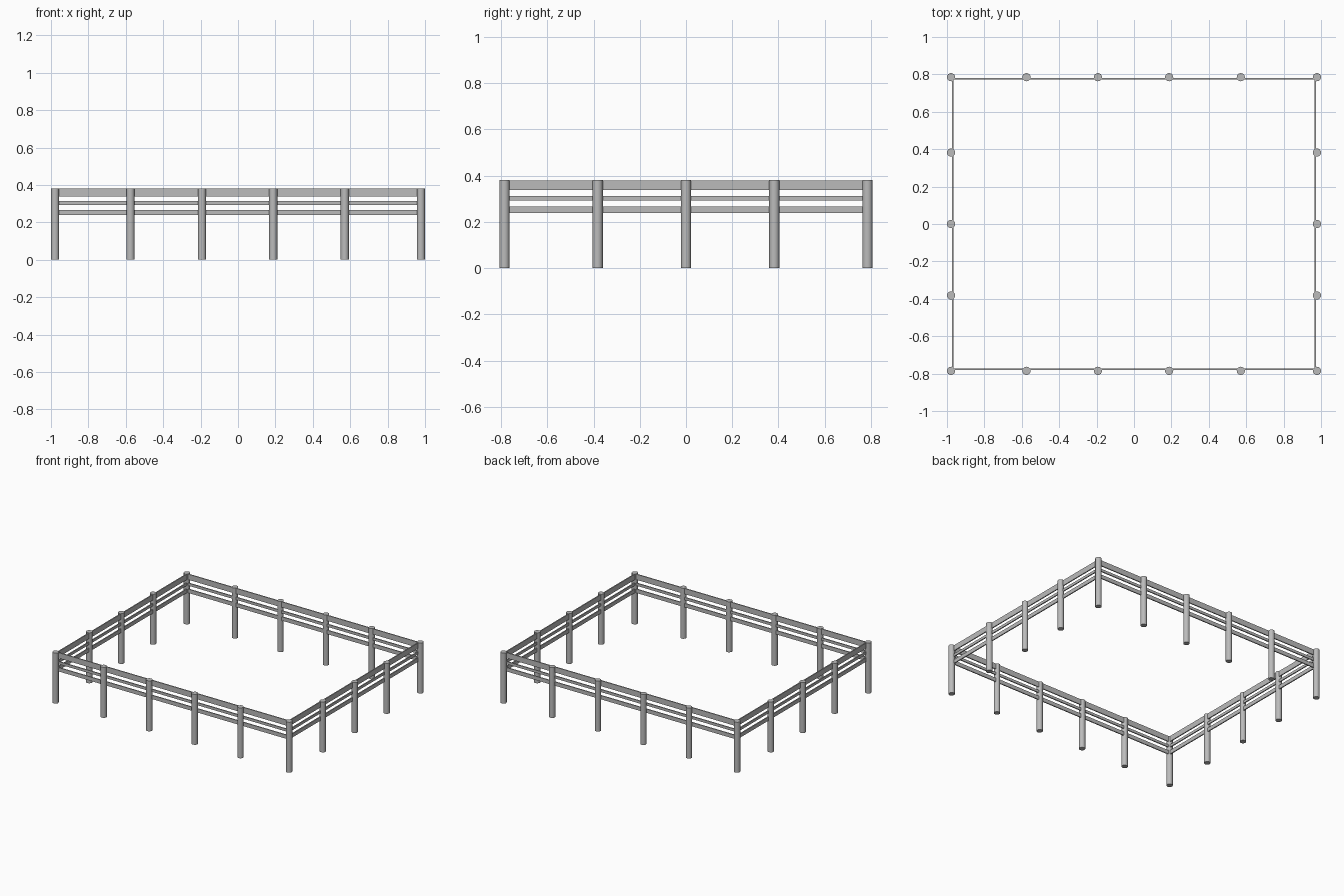
import bpy
import math

cube = bpy.data.objects.get("Cube")
if cube:
    bpy.data.objects.remove(cube, do_unlink=True)

grey = bpy.data.materials.new("weathered grey")
grey.use_nodes = True
colour = (0.5, 0.5, 0.5, 1)
grey.diffuse_color = colour
grey.node_tree.nodes["Principled BSDF"].inputs["Base Color"].default_value = colour

HALF_X, HALF_Y = 0.978, 0.785   # post centre lines
RADIUS, HEIGHT = 0.022, 0.382
INSET, THICK = 0.008, 0.008     # rails sit just inside the post centres


def finish(name):
    obj = bpy.context.object
    obj.name = name
    obj.data.materials.append(grey)
    return obj


def post(name, x, y):
    bpy.ops.mesh.primitive_cylinder_add(vertices=16, radius=RADIUS, depth=HEIGHT,
                                        location=(x, y, HEIGHT / 2))
    finish(name)
    bpy.ops.object.shade_smooth_by_angle(angle=math.radians(40))


def rail(name, x, y, length_x, length_y, low, high):
    bpy.ops.mesh.primitive_cube_add(size=1, location=(x, y, (low + high) / 2))
    obj = finish(name)
    obj.scale = (length_x, length_y, high - low)
    bpy.ops.object.transform_apply(location=False, rotation=False, scale=True)


# Round posts: front and back rows include the corners
for side, y in (("front", -HALF_Y), ("back", HALF_Y)):
    for i, x in enumerate((-HALF_X, -0.575, -0.193, 0.188, 0.571, HALF_X)):
        post(f"{side}_post_{i + 1}", x, y)
for side, x in (("right", -HALF_X), ("left", HALF_X)):
    for i, y in enumerate((-0.382, 0, 0.382)):
        post(f"{side}_post_{i + 1}", x, y)

# Three flat rails along every side
rx, ry = HALF_X - INSET, HALF_Y - INSET
for level, low, high in (("lower", 0.238, 0.267), ("middle", 0.293, 0.313),
                         ("top", 0.338, 0.38)):
    for side, s in (("front", -1), ("back", 1)):
        rail(f"{side}_{level}_rail", 0, s * ry, 2 * rx, THICK, low, high)
    for side, s in (("right", -1), ("left", 1)):
        rail(f"{side}_{level}_rail", s * rx, 0, THICK, 2 * ry, low, high)
